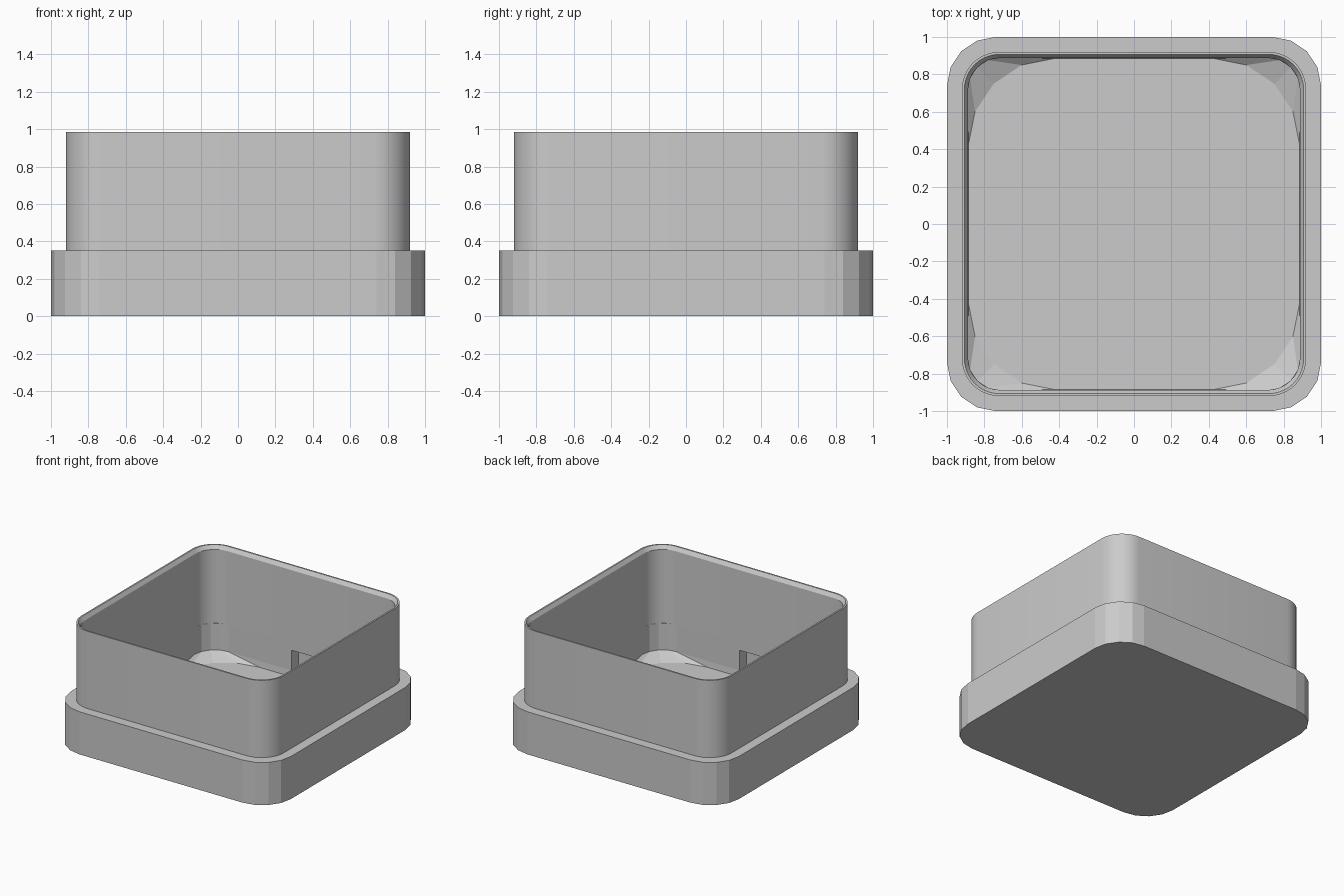
import bpy, bmesh, math

if "Cube" in bpy.data.objects:
    bpy.data.objects.remove(bpy.data.objects["Cube"])


def rounded_square(half, radius, seg):
    """Points of a square with rounded corners, counter-clockwise."""
    pts = []
    for k in range(4):
        a0 = k * math.pi / 2
        cx = (half - radius) * (1 if k in (0, 3) else -1)
        cy = (half - radius) * (1 if k in (0, 1) else -1)
        for i in range(seg + 1):
            a = a0 + i * math.pi / 2 / seg
            pts.append((cx + radius * math.cos(a), cy + radius * math.sin(a)))
    return pts


def ring_solid(name, rings, seg, closed):
    """Skin rings of (half, radius, z); either cap both ends or join them."""
    bm = bmesh.new()
    loops = [[bm.verts.new((x, y, z)) for x, y in rounded_square(h, r, seg)]
             for h, r, z in rings]
    pairs = list(zip(loops, loops[1:]))
    if closed:
        pairs.append((loops[-1], loops[0]))
    else:
        bm.faces.new(loops[0][::-1])
        bm.faces.new(loops[-1])
    for a, b in pairs:
        for i in range(len(a)):
            j = (i + 1) % len(a)
            bm.faces.new((a[i], a[j], b[j], b[i]))
    bmesh.ops.recalc_face_normals(bm, faces=bm.faces)
    mesh = bpy.data.meshes.new(name)
    bm.to_mesh(mesh)
    bm.free()
    obj = bpy.data.objects.new(name, mesh)
    bpy.context.collection.objects.link(obj)
    return obj


# Base tray: flat-sided block, hollow, floor rising into the corners
base = ring_solid("base_tray", [
    (1.0, 0.26, 0.0), (1.0, 0.26, 0.35),
    (0.89, 0.18, 0.35), (0.89, 0.18, 0.13),
    (0.885, 0.46, 0.08),
], 4, closed=False)

# Slots hidden in the inside of the base, one in the middle of each side
for k in range(4):
    a = k * math.pi / 2
    bpy.ops.mesh.primitive_cube_add(
        size=1, location=(0.92 * math.cos(a), 0.92 * math.sin(a), 0.215),
        rotation=(0, 0, a))
    cutter = bpy.context.object
    cutter.name = f"slot_cutter_{k}"
    cutter.scale = (0.12, 0.27, 0.16)
    cutter.hide_render = True
    cutter.hide_viewport = False
    cutter.display_type = 'WIRE'
    mod = base.modifiers.new("slot", 'BOOLEAN')
    mod.operation = 'DIFFERENCE'
    mod.solver = 'EXACT'
    mod.object = cutter
    bpy.context.view_layer.objects.active = base
    bpy.ops.object.modifier_apply(modifier=mod.name)
    bpy.data.objects.remove(cutter)

# Upper wall: thin smooth shell with a small chamfer inside the rim
wall = ring_solid("upper_wall", [
    (0.92, 0.2, 0.35), (0.92, 0.2, 0.985),
    (0.907, 0.187, 0.985), (0.887, 0.17, 0.955),
    (0.887, 0.17, 0.35),
], 10, closed=True)
bpy.ops.object.select_all(action='DESELECT')
wall.select_set(True)
bpy.context.view_layer.objects.active = wall
bpy.ops.object.shade_smooth_by_angle(angle=math.radians(30))
